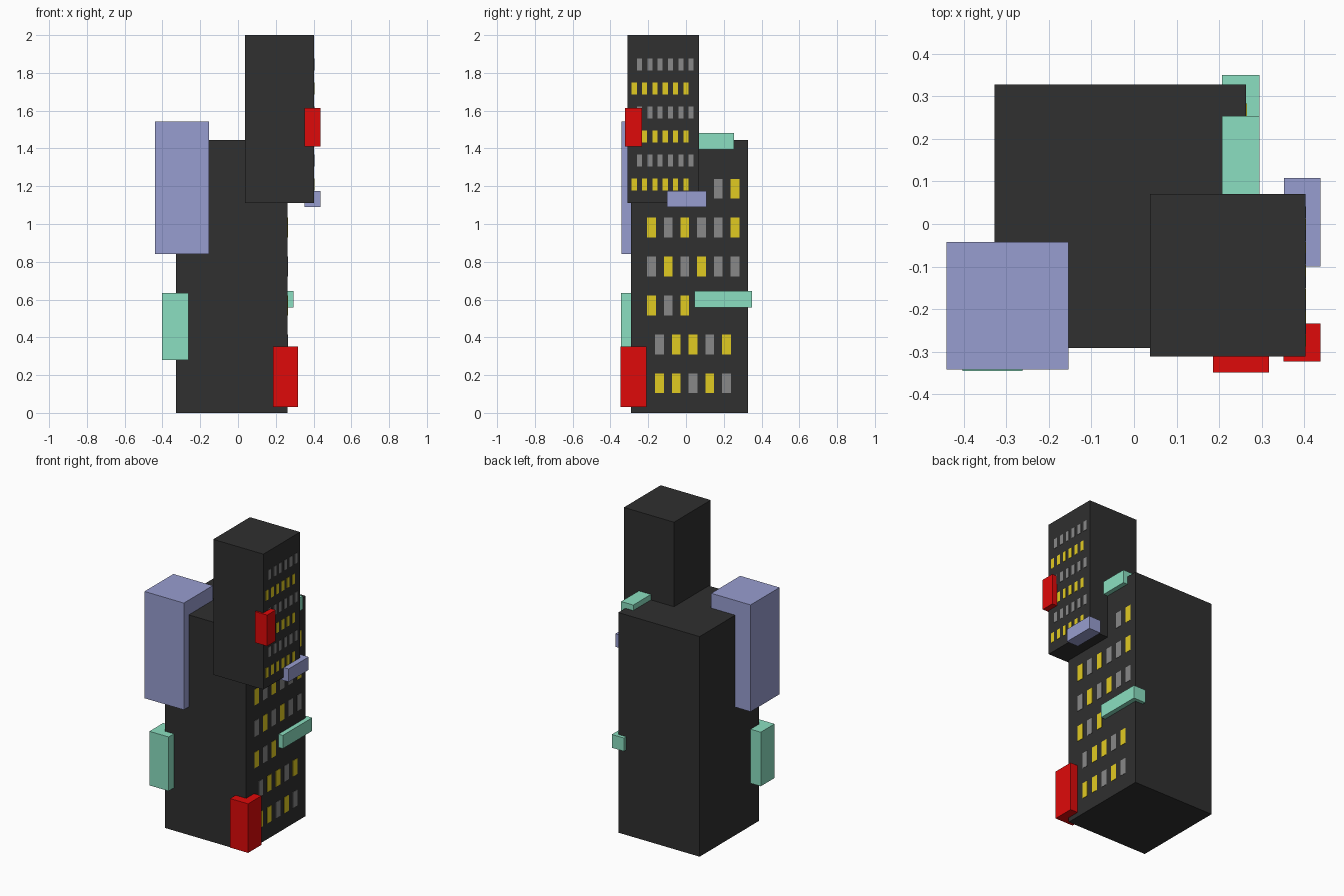
import bpy, bmesh
from mathutils import Matrix, Vector

if "Cube" in bpy.data.objects:
    bpy.data.objects.remove(bpy.data.objects["Cube"])


def material(name, rgb):
    # display colour (sRGB) converted to linear
    m = bpy.data.materials.new(name)
    m.diffuse_color = [c ** 2.2 for c in rgb] + [1]
    m.use_nodes = True
    m.node_tree.nodes["Principled BSDF"].inputs["Base Color"].default_value = m.diffuse_color
    return m


DARK = material("dark_wall", (0.2, 0.2, 0.2))
LILAC = material("lilac", (0.59, 0.61, 0.81))
MINT = material("mint", (0.54, 0.87, 0.75))
RED = material("red", (0.87, 0.07, 0.07))
LIT = material("lit_window", (0.88, 0.79, 0.15))
UNLIT = material("unlit_window", (0.53, 0.53, 0.53))


def boxes(name, spans, mat):
    """One object made of axis-aligned boxes, each given as x, y, z ranges."""
    bm = bmesh.new()
    for span in spans:
        mid = Vector([(a + b) / 2 for a, b in span])
        size = Vector([b - a for a, b in span])
        bmesh.ops.create_cube(bm, size=1, matrix=Matrix.Translation(mid) @ Matrix.Diagonal(size).to_4x4())
    mesh = bpy.data.meshes.new(name)
    bm.to_mesh(mesh)
    bm.free()
    mesh.materials.append(mat)
    obj = bpy.data.objects.new(name, mesh)
    bpy.context.collection.objects.link(obj)
    return obj


def windows(name, wall_x, rows, step, width, height):
    """Thin panes on the right wall; rows hold (z, first y, pattern): Y lit, G unlit, . empty."""
    panes = {"Y": [], "G": []}
    for z, y0, pattern in rows:
        for i, kind in enumerate(pattern):
            if kind in panes:
                y = y0 + i * step
                panes[kind].append(((wall_x - 0.002, wall_x + 0.002),
                                    (y - width / 2, y + width / 2),
                                    (z - height / 2, z + height / 2)))
    boxes(name + "_lit_windows", panes["Y"], LIT)
    boxes(name + "_unlit_windows", panes["G"], UNLIT)


# Two dark tower blocks
boxes("lower_tower", [((-0.328, 0.263), (-0.291, 0.327), (0, 1.445))], DARK)
boxes("upper_tower", [((0.038, 0.402), (-0.311, 0.07), (1.111, 2.0))], DARK)

# Coloured blocks that jut out of the walls
boxes("large_corner_block", [((-0.44, -0.154), (-0.342, -0.042), (0.841, 1.542))], LILAC)
boxes("side_ledge", [((0.352, 0.438), (-0.10, 0.108), (1.09, 1.175))], LILAC)
boxes("left_corner_block", [((-0.402, -0.262), (-0.345, -0.202), (0.28, 0.635))], MINT)
boxes("lower_ledge", [((0.206, 0.294), (0.045, 0.35), (0.558, 0.645))], MINT)
boxes("roof_ledge", [((0.206, 0.294), (-0.052, 0.253), (1.394, 1.481))], MINT)
boxes("base_corner_block", [((0.186, 0.317), (-0.348, -0.209), (0.03, 0.352))], RED)
boxes("upper_corner_block", [((0.351, 0.438), (-0.323, -0.234), (1.41, 1.614))], RED)

# Windows on the lower tower, bottom row first
lower = ["YYGYG", "GYYGY", "YGY", "GYGYGG", "YGYGGY", "....GY"]
windows("lower_tower", 0.263,
        [(0.156 + 0.2063 * i, -0.14 if i < 2 else -0.183, p) for i, p in enumerate(lower)],
        0.0885, 0.046, 0.104)

# Windows on the upper tower, alternating lit and unlit rows
windows("upper_tower", 0.402,
        [(1.209 + 0.127 * i, -0.246 if i % 2 else -0.274, "GGGGGG" if i % 2 else "YYYYYY")
         for i in range(6)],
        0.0547, 0.027, 0.065)
